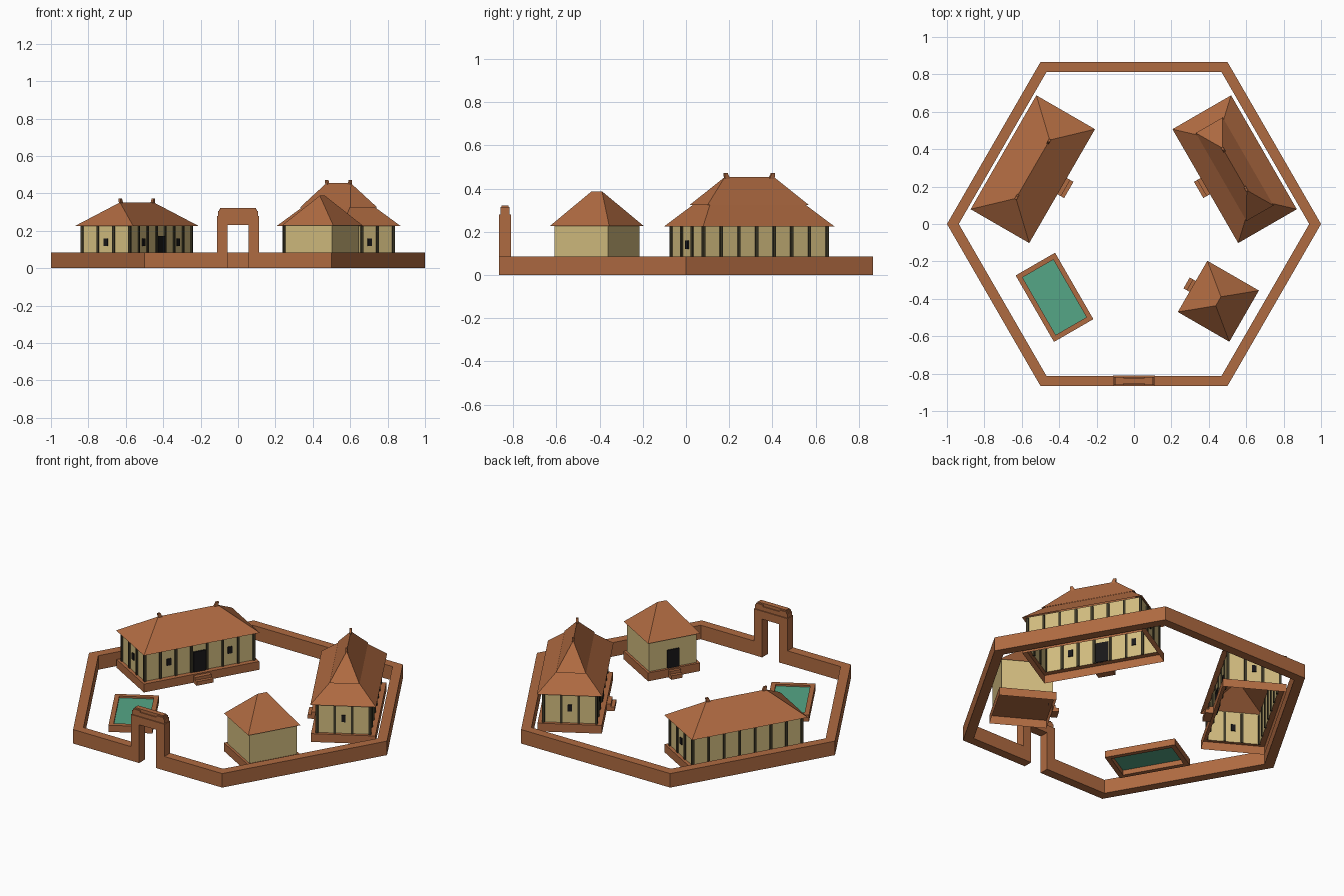
import bpy, bmesh
from math import radians, cos, sin, pi
from mathutils import Matrix

if "Cube" in bpy.data.objects:
    bpy.data.objects.remove(bpy.data.objects["Cube"])


def mat(name, c):
    m = bpy.data.materials.new(name)
    m.diffuse_color = (*c, 1)
    m.use_nodes = True
    m.node_tree.nodes["Principled BSDF"].inputs["Base Color"].default_value = m.diffuse_color
    return m


CLAY = mat("clay", (0.43, 0.145, 0.053))
PLASTER = mat("plaster", (0.64, 0.50, 0.21))
TIMBER = mat("timber", (0.05, 0.043, 0.022))
DARK = mat("opening", (0.010, 0.009, 0.010))
WATER = mat("water", (0.09, 0.38, 0.24))


def finish(name, bm, m, place=Matrix()):
    bmesh.ops.remove_doubles(bm, verts=bm.verts, dist=1e-5)
    bmesh.ops.recalc_face_normals(bm, faces=bm.faces)
    me = bpy.data.meshes.new(name)
    bm.to_mesh(me)
    bm.free()
    me.materials.append(m)
    ob = bpy.data.objects.new(name, me)
    bpy.context.collection.objects.link(ob)
    ob.matrix_world = place
    return ob


def rect_loft(name, rings, m, place):
    """Skin a stack of centred rectangles (length, width, z); zero width makes a ridge."""
    bm = bmesh.new()
    loops = [[bm.verts.new((sx * l / 2, sy * w / 2, z))
              for sx, sy in ((-1, -1), (1, -1), (1, 1), (-1, 1))] for l, w, z in rings]
    for a, b in zip(loops, loops[1:]):
        for i in range(4):
            j = (i + 1) % 4
            bm.faces.new((a[i], a[j], b[j], b[i]))
    bmesh.ops.dissolve_degenerate(bm, edges=bm.edges, dist=1e-5)
    return finish(name, bm, m, place)


def boxes(name, items, m, place=Matrix()):
    """Boxes given as (x0, x1, y0, y1, z0, z1), joined in one object."""
    bm = bmesh.new()
    for x0, x1, y0, y1, z0, z1 in items:
        t = Matrix.Translation(((x0 + x1) / 2, (y0 + y1) / 2, (z0 + z1) / 2))
        s = Matrix.Diagonal((x1 - x0, y1 - y0, z1 - z0, 1))
        bmesh.ops.create_cube(bm, size=1, matrix=t @ s)
    bmesh.ops.recalc_face_normals(bm, faces=bm.faces)
    me = finish(name, bm, m, place)
    return me


def at(x, y, deg):
    return Matrix.Translation((x, y, 0)) @ Matrix.Rotation(radians(deg), 4, 'Z')


BASE = 0.05
EAVE = 0.225


def steps(name, y, out, w, place):
    boxes(name, [(-w / 2, w / 2, -out + 0.02, -y, 0, 0.042),
                 (-w / 2, w / 2, -out, -out + 0.02, 0, 0.024)], CLAY, place)


def ridge_horns(name, ridge, z, place):
    # small upright finials at both ends of the ridge
    bm = bmesh.new()
    for s in (-1, 1):
        prof = [(-0.022, -0.012), (0.006, -0.012), (0.010, 0.020), (-0.006, 0.020)]
        f = bm.faces.new([bm.verts.new((s * (ridge / 2 + x), -0.006, z + dz)) for x, dz in prof])
        r = bmesh.ops.extrude_face_region(bm, geom=[f])
        bmesh.ops.translate(bm, vec=(0, 0.012, 0),
                            verts=[v for v in r["geom"] if isinstance(v, bmesh.types.BMVert)])
    finish(name, bm, CLAY, place)


def hall(name, place):
    l, w = 0.66, 0.292
    rect_loft(name + "_platform", [(0.70, 0.355, 0), (0.70, 0.355, BASE), (l, w, BASE)], CLAY, place)
    rect_loft(name + "_walls", [(l, w, BASE), (l, w, 0.24)], PLASTER, place)
    # timber posts: eight along each side, four across each end
    p = 0.007
    spots = set()
    for s in (-1, 1):
        spots |= {(-l / 2 + l * i / 7, s * w / 2) for i in range(8)}
        spots |= {(s * l / 2, -w / 2 + w * i / 3) for i in (1, 2)}
    boxes(name + "_posts", [(x - p, x + p, y - p, y + p, BASE, 0.232) for x, y in sorted(spots)],
          TIMBER, place)
    # door and windows
    t = 0.006
    openings = [(-0.037, 0.037, -w / 2 - t - 0.003, -w / 2 + t, BASE, 0.172)]
    for s in (-1, 1):
        openings.append((s * 0.185 - 0.013, s * 0.185 + 0.013, -w / 2 - t, -w / 2 + t, 0.12, 0.16))
        openings.append((s * l / 2 - t, s * l / 2 + t, -0.012, 0.012, 0.12, 0.16))
    boxes(name + "_door_and_windows", openings, DARK, place)
    steps(name + "_steps", 0.177, 0.222, 0.10, place)


# left hall with a single hipped roof
left = at(-0.541, 0.293, 60)
hall("left_hall", left)
rect_loft("left_hall_roof", [(0.703, 0.362, EAVE), (0.36, 0, 0.352)], CLAY, left)
ridge_horns("left_hall_finials", 0.35, 0.352, left)

# right hall with a two-tier roof
right = at(0.538, 0.293, -60)
hall("right_hall", right)
rect_loft("right_hall_lower_roof", [(0.703, 0.362, EAVE), (0.51, 0.155, 0.326)], CLAY, right)
rect_loft("right_hall_upper_roof", [(0.543, 0.166, 0.324), (0.26, 0, 0.455)], CLAY, right)
ridge_horns("right_hall_finials", 0.25, 0.453, right)

# small pavilion
small = at(0.451, -0.413, 240)
rect_loft("pavilion_platform", [(0.316, 0.318, 0), (0.316, 0.318, BASE), (0, 0, BASE)], CLAY, small)
rect_loft("pavilion_walls", [(0.288, 0.288, BASE), (0.288, 0.288, 0.238)], PLASTER, small)
rect_loft("pavilion_roof", [(0.316, 0.318, 0.228), (0.055, 0, 0.388)], CLAY, small)
boxes("pavilion_door", [(-0.035, 0.035, -0.151, -0.138, BASE, 0.16)], DARK, small)
steps("pavilion_steps", 0.158, 0.196, 0.067, small)

# pool
pool = at(-0.425, -0.392, -60)
rect_loft("pool_rim", [(0.355, 0.19, 0), (0.41, 0.243, 0), (0.41, 0.243, 0.04),
                       (0.355, 0.19, 0.04), (0.355, 0.19, 0)], CLAY, pool)
rect_loft("pool_water", [(0.355, 0.19, 0.03), (0, 0, 0.03)], WATER, pool)

# hexagonal enclosure wall, open at the gate
R, r, H, G = 1.0, 0.937, 0.085, 0.058
ang = [radians(300 + 60 * i) for i in range(6)]
outer = [(G, -R * sin(pi / 3))] + [(R * cos(a), R * sin(a)) for a in ang] + [(-G, -R * sin(pi / 3))]
inner = [(G, -r * sin(pi / 3))] + [(r * cos(a), r * sin(a)) for a in ang] + [(-G, -r * sin(pi / 3))]
bm = bmesh.new()
secs = [[bm.verts.new((*o, 0)), bm.verts.new((*o, H)), bm.verts.new((*i, H)), bm.verts.new((*i, 0))]
        for o, i in zip(outer, inner)]
for a, b in zip(secs, secs[1:]):
    for k in range(4):
        n = (k + 1) % 4
        bm.faces.new((a[k], b[k], b[n], a[n]))
bm.faces.new(secs[0])
bm.faces.new(secs[-1][::-1])
finish("enclosure_wall", bm, CLAY)

# gate: pillars, lintel and stepped capping
y0, y1 = -0.866, -0.811
gate = [(-0.057, 0.057, y0, y1, 0.232, 0.28),
        (-0.108, 0.108, y0 + 0.006, y1 - 0.006, 0.28, 0.305),
        (-0.095, 0.095, y0 + 0.012, y1 - 0.012, 0.305, 0.323)]
for s in (-1, 1):
    a, b = sorted((s * 0.057, s * 0.113))
    gate.append((a, b, y0, y1, 0, 0.28))
    a, b = sorted((s * 0.055, s * 0.102))
    gate.append((a, b, y0 + 0.006, y1 - 0.006, 0.305, 0.315))
boxes("gate", gate, CLAY)
